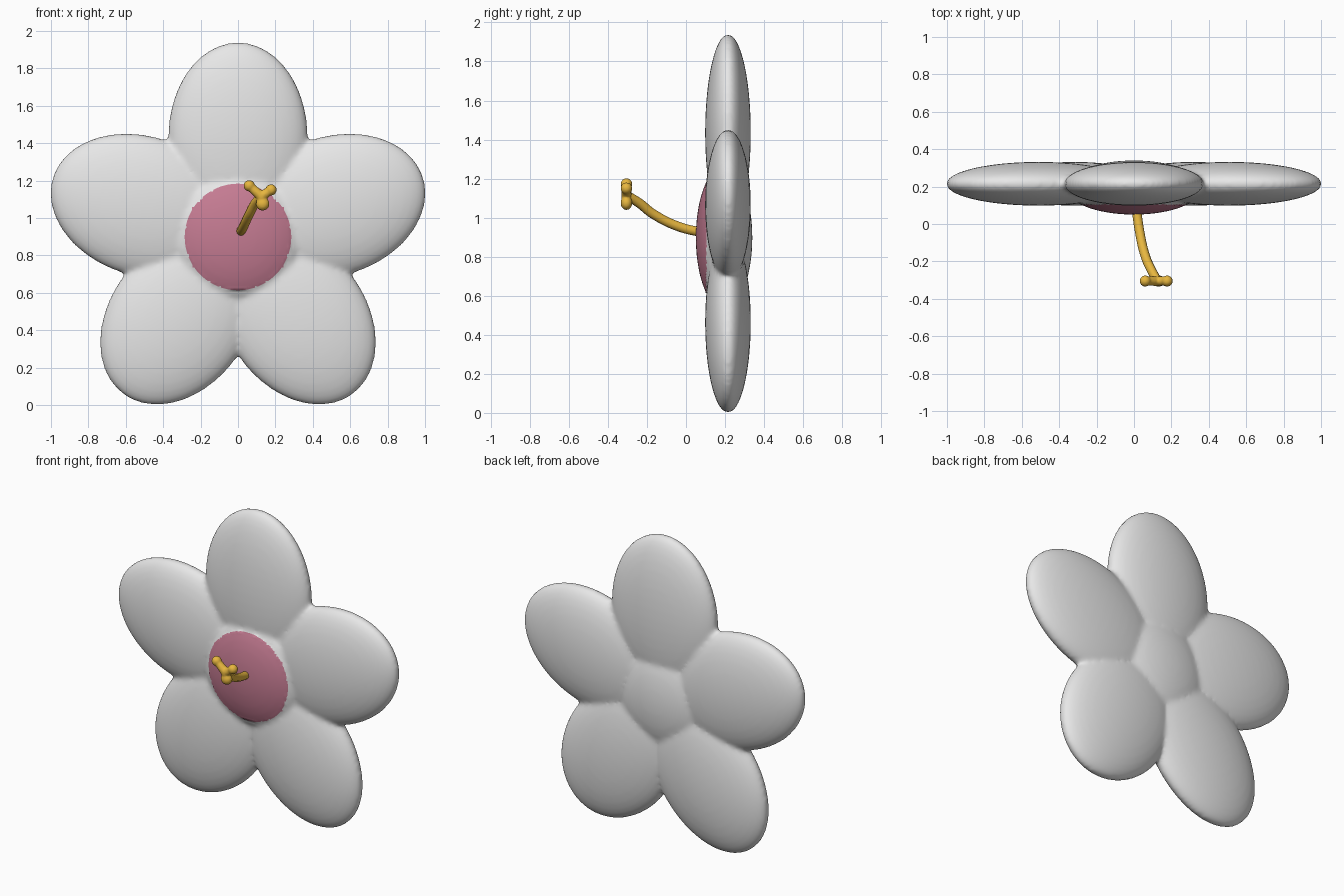
import bpy, bmesh, math
from mathutils import Matrix, Vector

cube = bpy.data.objects.get("Cube")
if cube:
    bpy.data.objects.remove(cube, do_unlink=True)


def material(name, rgb):
    m = bpy.data.materials.new(name)
    m.use_nodes = True
    m.diffuse_color = (*rgb, 1)
    m.node_tree.nodes["Principled BSDF"].inputs["Base Color"].default_value = (*rgb, 1)
    return m


white = material("petal white", (0.8, 0.8, 0.8))
rose = material("heart rose", (0.56, 0.2, 0.29))
gold = material("stamen gold", (0.8, 0.47, 0.05))

HEART = Vector((0, 0.215, 0.898))
HEART_RADIUS = 0.285
VOXEL = 0.014


def ellipsoid(bm, center, radii, angle=0.0):
    mat = (Matrix.Translation(center) @ Matrix.Rotation(-angle, 4, "Y")
           @ Matrix.Diagonal((*radii, 1)))
    bmesh.ops.create_uvsphere(bm, u_segments=48, v_segments=32, radius=1, matrix=mat)


def new_object(name, bm, mats):
    me = bpy.data.meshes.new(name)
    bm.to_mesh(me)
    bm.free()
    ob = bpy.data.objects.new(name, me)
    bpy.context.collection.objects.link(ob)
    for m in mats:
        me.materials.append(m)
    return ob


def bake(ob):
    """Replace the mesh by its modified version."""
    bpy.context.view_layer.update()
    deps = bpy.context.evaluated_depsgraph_get()
    me = bpy.data.meshes.new_from_object(ob.evaluated_get(deps))
    ob.modifiers.clear()
    ob.data = me


def fuse(ob, voxel, smooth):
    """Melt overlapping volumes into one soft skin."""
    r = ob.modifiers.new("fuse", "REMESH")
    r.mode = "VOXEL"
    r.voxel_size = voxel
    s = ob.modifiers.new("soften", "SMOOTH")
    s.factor = 0.5
    s.iterations = smooth
    bake(ob)
    ob.data.shade_smooth()


# Flower: five petals around a domed heart
bm = bmesh.new()
for i in range(5):
    a = math.pi / 2 + i * math.tau / 5
    center = HEART + Vector((math.cos(a), 0, math.sin(a))) * 0.537
    ellipsoid(bm, center, (0.505, 0.117, 0.373), a)
ellipsoid(bm, HEART - Vector((0, 0.02, 0)), (0.367, 0.145, 0.367))
flower = new_object("flower", bm, [white, rose])
fuse(flower, VOXEL, 8)

# Rose heart: front faces inside a circle, with vertices drawn onto its edge
me = flower.data
for v in me.vertices:
    off = Vector((v.co.x, 0, v.co.z - HEART.z))
    if v.co.y < HEART.y and abs(off.length - HEART_RADIUS) < VOXEL * 0.5:
        edge = HEART + off.normalized() * HEART_RADIUS
        v.co.x, v.co.z = edge.x, edge.z
for f in me.polygons:
    c = f.center
    inside = math.hypot(c.x, c.z - HEART.z) < HEART_RADIUS
    f.material_index = int(inside and c.y < HEART.y)

# Stamen stalk: a bent tube leaning forward and up
curve = bpy.data.curves.new("stamen_stalk", "CURVE")
curve.dimensions = "3D"
curve.bevel_depth = 0.025
curve.bevel_resolution = 3
curve.use_fill_caps = True
path = [(0.01, 0.1, 0.92), (0.03, -0.04, 0.955), (0.06, -0.17, 1.02),
        (0.09, -0.24, 1.075), (0.125, -0.305, 1.115)]
spline = curve.splines.new("BEZIER")
spline.bezier_points.add(len(path) - 1)
for p, co in zip(spline.bezier_points, path):
    p.co = co
    p.handle_left_type = p.handle_right_type = "AUTO"
stalk = bpy.data.objects.new("stalk_path", curve)
bpy.context.collection.objects.link(stalk)
curve.materials.append(gold)
bpy.context.view_layer.update()
stalk_mesh = bpy.data.meshes.new_from_object(
    stalk.evaluated_get(bpy.context.evaluated_depsgraph_get()))
bpy.data.objects.remove(stalk, do_unlink=True)
stalk_mesh.shade_smooth()
bpy.context.collection.objects.link(bpy.data.objects.new("stamen_stalk", stalk_mesh))

# Stamen head: three knobs joined to the stalk end by short arms
bm = bmesh.new()
hub = Vector(path[-1])
ellipsoid(bm, hub, (0.03, 0.027, 0.03))
for x, z, r in ((0.06, 1.172, 0.03), (0.177, 1.15, 0.03), (0.132, 1.075, 0.036)):
    tip = Vector((x, -0.305, z))
    ellipsoid(bm, tip, (r, 0.03, r))
    arm = tip - hub
    mat = (Matrix.Translation((tip + hub) / 2)
           @ arm.to_track_quat("Z", "Y").to_matrix().to_4x4())
    bmesh.ops.create_cone(bm, cap_ends=True, segments=16, radius1=0.027,
                          radius2=0.023, depth=arm.length, matrix=mat)
head = new_object("stamen_head", bm, [gold])
fuse(head, 0.006, 4)
